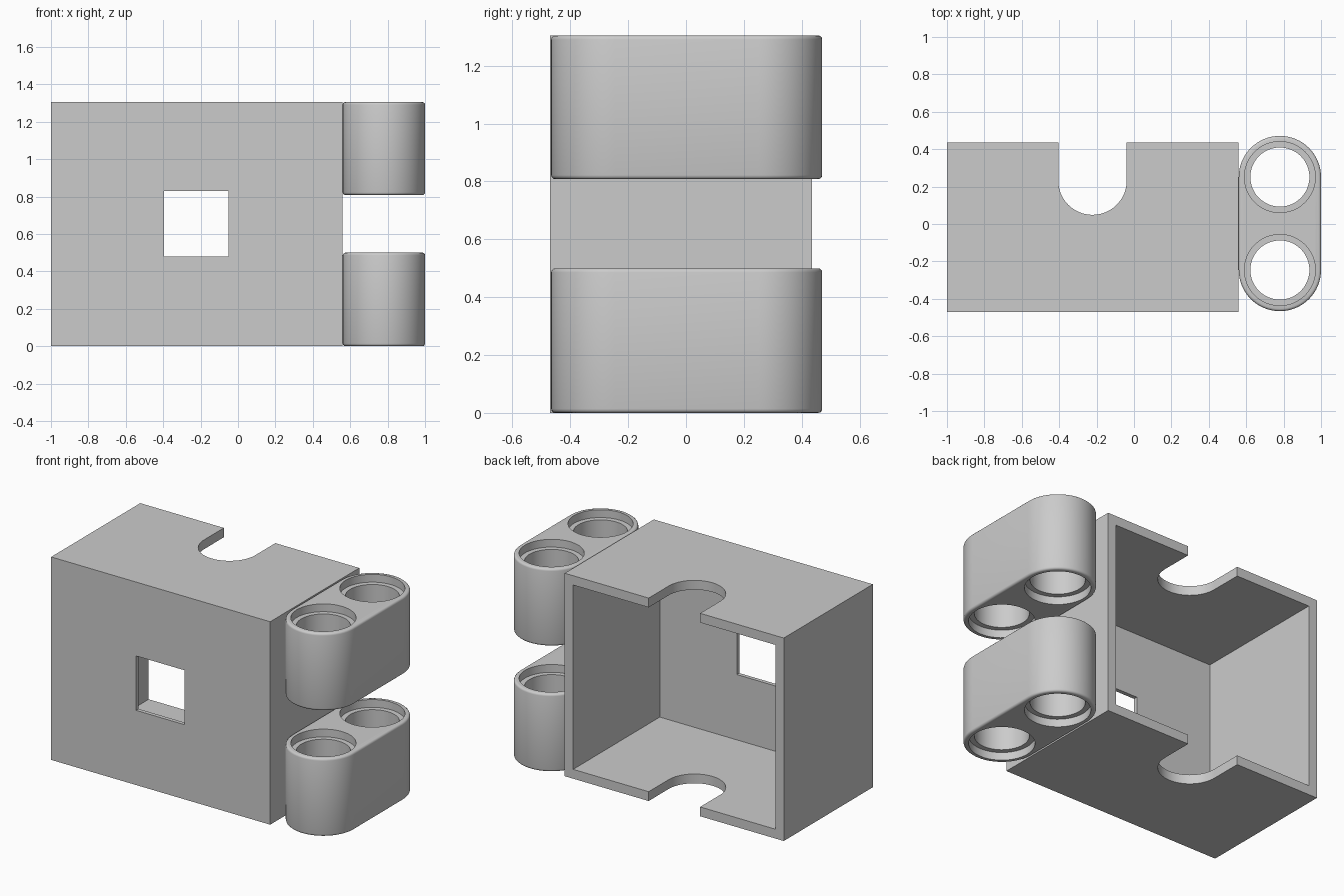
import bpy
import bmesh
from math import sin, cos, pi, radians
from mathutils import Matrix, Vector

if "Cube" in bpy.data.objects:
    bpy.data.objects.remove(bpy.data.objects["Cube"], do_unlink=True)

grey = bpy.data.materials.new("light grey plastic")
grey.use_nodes = True
colour = (0.6, 0.6, 0.6, 1)
grey.diffuse_color = colour
grey.node_tree.nodes["Principled BSDF"].inputs["Base Color"].default_value = colour


def add_object(name, bm):
    bmesh.ops.recalc_face_normals(bm, faces=bm.faces)
    mesh = bpy.data.meshes.new(name)
    bm.to_mesh(mesh)
    bm.free()
    mesh.materials.append(grey)
    obj = bpy.data.objects.new(name, mesh)
    bpy.context.collection.objects.link(obj)
    return obj


def prism(name, outline, z0, z1, bevel=0):
    """Extrude an xy outline upward, optionally rounding its top and bottom rims."""
    bm = bmesh.new()
    base = bm.faces.new([bm.verts.new((x, y, z0)) for x, y in outline])
    ext = bmesh.ops.extrude_face_region(bm, geom=[base])
    top = [v for v in ext["geom"] if isinstance(v, bmesh.types.BMVert)]
    bmesh.ops.translate(bm, verts=top, vec=(0, 0, z1 - z0))
    if bevel:
        bmesh.ops.recalc_face_normals(bm, faces=bm.faces)
        rims = [e for e in bm.edges if abs(e.verts[0].co.z - e.verts[1].co.z) < 1e-5]
        bmesh.ops.bevel(bm, geom=rims, offset=bevel, segments=3, profile=0.5, affect="EDGES")
    return add_object(name, bm)


def box(name, low, high):
    outline = [(low[0], low[1]), (high[0], low[1]), (high[0], high[1]), (low[0], high[1])]
    return prism(name, outline, low[2], high[2])


def arc(cx, cy, r, start, end, steps):
    angles = [radians(start + (end - start) * i / steps) for i in range(steps + 1)]
    return [(cx + r * cos(a), cy + r * sin(a)) for a in angles]


def cut(obj, cutters):
    """Subtract the cutters from the object, then remove them."""
    for c in cutters:
        c.hide_render = True
        mod = obj.modifiers.new("cut", "BOOLEAN")
        mod.operation = "DIFFERENCE"
        mod.solver = "EXACT"
        mod.object = c
    bpy.context.view_layer.update()
    deps = bpy.context.evaluated_depsgraph_get()
    mesh = bpy.data.meshes.new_from_object(obj.evaluated_get(deps))
    obj.modifiers.clear()
    obj.data = mesh
    for c in cutters:
        bpy.data.objects.remove(c, do_unlink=True)


# Housing: open-backed box with a thin front wall
LEFT, RIGHT, FRONT, BACK, HEIGHT, WALL = -1, 0.558, -0.47, 0.435, 1.305, 0.06
housing = box("housing", (LEFT, FRONT, 0), (RIGHT, BACK, HEIGHT))
cavity = box("cavity_cutter", (LEFT + WALL, FRONT + 0.025, WALL),
             (RIGHT - WALL, BACK + 0.2, HEIGHT - WALL))
window = box("window_cutter", (-0.395, FRONT - 0.1, 0.48), (-0.05, FRONT + 0.1, 0.83))

# Rounded slot through the top and the floor
slot_x, slot_r = -0.222, 0.183
slot_outline = arc(slot_x, 0.232, slot_r, 180, 360, 32)
slot_outline += [(slot_x + slot_r, 0.7), (slot_x - slot_r, 0.7)]
slot = prism("slot_cutter", slot_outline, -0.1, HEIGHT + 0.1)
cut(housing, [cavity, window, slot])

# Connector beams: two-hole blocks with a recess at each hole end
BEAM_X, BEAM_R, HOLES = 0.78, 0.22, (-0.246, 0.251)
beam_outline = arc(BEAM_X, HOLES[1], BEAM_R, 0, 180, 32)
beam_outline += arc(BEAM_X, HOLES[0], BEAM_R, 180, 360, 32)


def cylinder(y, r, z0, z1):
    return prism("hole_cutter", arc(BEAM_X, y, r, 0, 360, 48)[:-1], z0, z1)


for name, z0, z1 in (("lower_beam", 0, 0.5), ("upper_beam", 0.808, HEIGHT)):
    beam = prism(name, beam_outline, z0, z1, bevel=0.014)
    cutters = []
    for y in HOLES:
        cutters += [cylinder(y, 0.158, z0 - 0.1, z1 + 0.1),
                    cylinder(y, 0.19, z0 - 0.1, z0 + 0.05),
                    cylinder(y, 0.19, z1 - 0.05, z1 + 0.1)]
    cut(beam, cutters)

# Smooth the curved surfaces, keep the edges sharp
bpy.ops.object.select_all(action="DESELECT")
for obj in bpy.data.objects:
    if obj.type == "MESH" and obj.name in ("housing", "lower_beam", "upper_beam"):
        obj.select_set(True)
        bpy.context.view_layer.objects.active = obj
bpy.ops.object.shade_smooth_by_angle(angle=radians(35))
